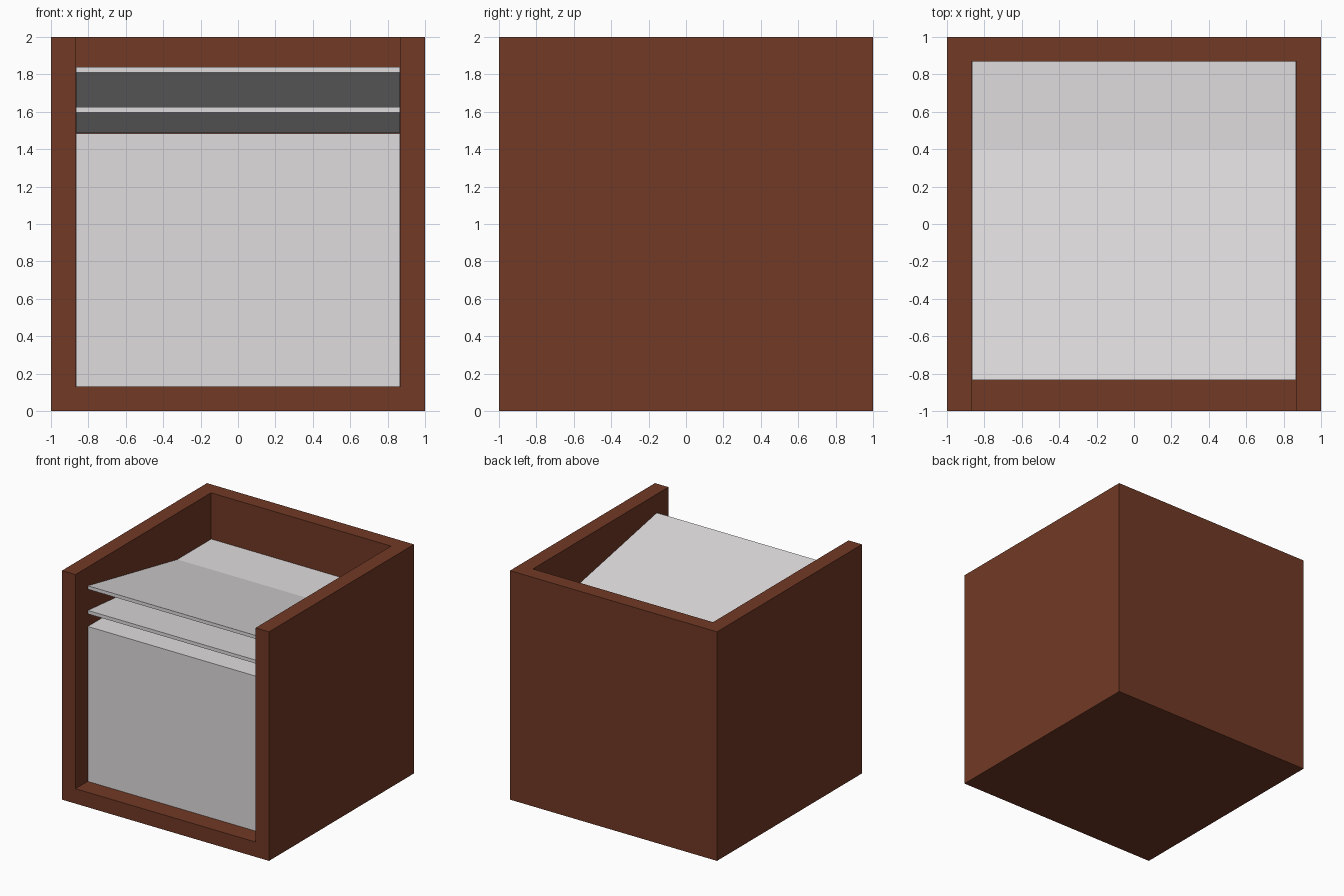
import bpy, bmesh

if "Cube" in bpy.data.objects:
    bpy.data.objects.remove(bpy.data.objects["Cube"])


def material(name, rgb):
    m = bpy.data.materials.new(name)
    m.diffuse_color = (*rgb, 1)
    m.use_nodes = True
    m.node_tree.nodes["Principled BSDF"].inputs["Base Color"].default_value = m.diffuse_color
    return m


brown = material("dark_wood_brown", (0.165, 0.041, 0.019))
grey = material("paper_grey", (0.74, 0.715, 0.73))


def prism(name, profile, x0, x1, mat):
    """Extrude a (y, z) side profile along x."""
    bm = bmesh.new()
    face = bm.faces.new([bm.verts.new((x0, y, z)) for y, z in profile])
    ext = bmesh.ops.extrude_face_region(bm, geom=[face])
    verts = [g for g in ext["geom"] if isinstance(g, bmesh.types.BMVert)]
    bmesh.ops.translate(bm, verts=verts, vec=(x1 - x0, 0, 0))
    bmesh.ops.recalc_face_normals(bm, faces=bm.faces)
    me = bpy.data.meshes.new(name)
    bm.to_mesh(me)
    bm.free()
    ob = bpy.data.objects.new(name, me)
    bpy.context.collection.objects.link(ob)
    me.materials.append(mat)
    return ob


def rect(y0, y1, z0, z1):
    return [(y0, z0), (y1, z0), (y1, z1), (y0, z1)]


# Wooden tray: a cube hollowed out through its front and top
W, FRONT, BACK = 0.866, -0.835, 0.868
tray = prism("tray", rect(-1, 1, 0, 2), -1, 1, brown)
cutter = prism("tray_cutter", rect(-1.5, 0.87, 0.13, 2.5), -0.87, 0.87, brown)
cutter.hide_render = True
mod = tray.modifiers.new("hollow", "BOOLEAN")
mod.operation = "DIFFERENCE"
mod.solver = "EXACT"
mod.object = cutter
bpy.context.view_layer.objects.active = tray
bpy.ops.object.modifier_apply(modifier=mod.name)
bpy.data.objects.remove(cutter, do_unlink=True)

# Paper stack
prism("paper_stack", rect(FRONT, BACK, 0.132, 1.485), -W, W, grey)

# Two loose sheets: flat at the back, bent upward toward the front
KINK, T = 0.4, 0.03
for name, z_front, z_back in (("lower_sheet", 1.595, 1.486),
                              ("upper_sheet", 1.81, 1.568)):
    prism(name, [(FRONT, z_front), (KINK, z_back), (BACK, z_back),
                 (BACK, z_back + T), (KINK, z_back + T), (FRONT, z_front + T)],
          -W, W, grey)
